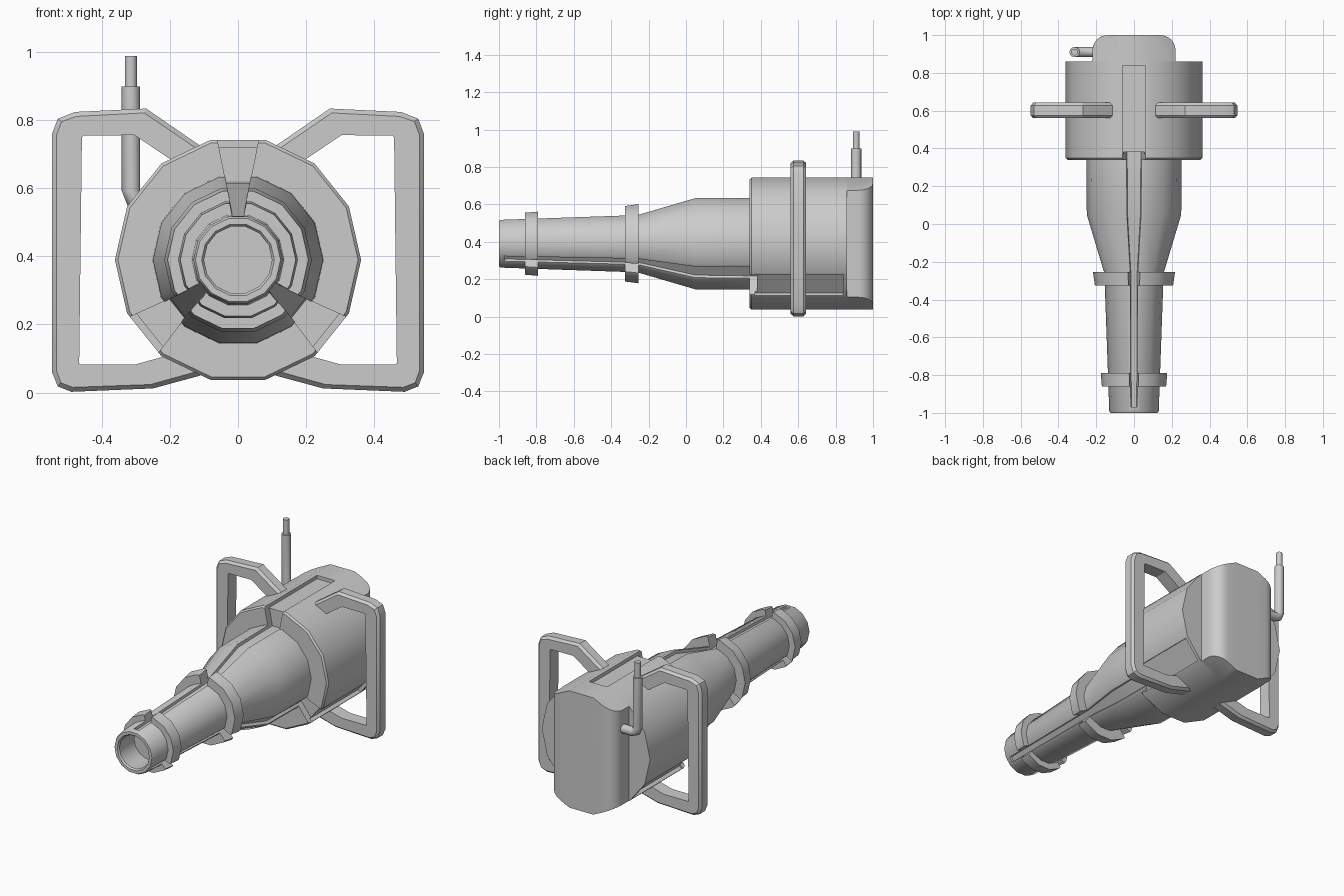
import bpy, bmesh
from math import sin, cos, pi, radians
from mathutils import Vector

if "Cube" in bpy.data.objects:
    bpy.data.objects.remove(bpy.data.objects["Cube"])

CZ, SIDES = 0.39, 14     # height of the long axis, facets round the body


def finish(name, bm):
    bmesh.ops.remove_doubles(bm, verts=bm.verts, dist=1e-5)
    bmesh.ops.recalc_face_normals(bm, faces=bm.faces)
    me = bpy.data.meshes.new(name)
    bm.to_mesh(me)
    bm.free()
    ob = bpy.data.objects.new(name, me)
    bpy.context.collection.objects.link(ob)
    return ob


def loft(name, rings, caps=True, closed=False):
    """Skin a list of equal-length point loops."""
    bm = bmesh.new()
    vs = [[bm.verts.new(p) for p in r] for r in rings]
    n = len(vs[0])
    pairs = list(zip(vs, vs[1:])) + ([(vs[-1], vs[0])] if closed else [])
    for a, b in pairs:
        for i in range(n):
            bm.faces.new((a[i], a[(i + 1) % n], b[(i + 1) % n], b[i]))
    if caps and not closed:
        bm.faces.new(vs[0])
        bm.faces.new(vs[-1])
    return finish(name, bm)


def lathe(name, profile, closed=False):
    """Turn (radius, y) points round the long axis."""
    rings = [[(r * cos(2 * pi * i / SIDES), y, CZ + r * sin(2 * pi * i / SIDES))
              for i in range(SIDES)] for r, y in profile]
    return loft(name, rings, True, closed)


def apply(ob, mod):
    bpy.context.view_layer.objects.active = ob
    bpy.ops.object.modifier_apply(modifier=mod.name)


def boolean(ob, cutter, op='DIFFERENCE'):
    m = ob.modifiers.new('cut', 'BOOLEAN')
    m.operation, m.object, m.solver = op, cutter, 'EXACT'
    apply(ob, m)


def smooth(ob, angle=30):
    bpy.ops.object.select_all(action='DESELECT')
    ob.select_set(True)
    bpy.context.view_layer.objects.active = ob
    bpy.ops.object.shade_smooth_by_angle(angle=radians(angle))


# Hollow nozzle, cone and large housing in one turned body
body = lathe('housing', [(0.1, -0.85), (0.1, -0.99), (0.107, -1), (0.125, -1),
                         (0.131, -0.99), (0.157, -0.26), (0.25, 0.05),
                         (0.252, 0.34), (0.353, 0.34), (0.362, 0.35), (0.362, 0.86)])

# Two collars on the nozzle
collars = [lathe('front_collar', [(0.12, -0.86), (0.17, -0.86), (0.176, -0.79), (0.12, -0.79)], True),
           lathe('rear_collar', [(0.14, -0.325), (0.207, -0.325), (0.217, -0.255), (0.14, -0.255)], True)]


# Grooves along three facets: stations are (y, floor half-width, top half-width, floor radius)
def groove(angle, stations):
    a = radians(angle)
    rad, tan = Vector((cos(a), 0, sin(a))), Vector((-sin(a), 0, cos(a)))
    rings = []
    for y, w, wt, h in stations:
        c = Vector((0, y, CZ))
        rings.append([c + tan * t + rad * r
                      for t, r in ((-w, h), (w, h), (wt, 0.45), (-wt, 0.45))])
    return loft('groove_cutter', rings)


for angle, wide in ((90, 0.06), (90 - 5 * 360 / SIDES, 0.072), (90 + 5 * 360 / SIDES, 0.072)):
    nose = groove(angle, [(-0.97, 0.014, 0.08, 0.113), (-0.25, 0.017, 0.08, 0.14),
                          (0.05, 0.034, 0.08, 0.226), (0.33, 0.036, wide + 0.02, 0.23),
                          (0.38, 0.036, wide + 0.02, 0.23)])
    deck = groove(angle, [(0.37, wide, wide, 0.332), (0.84, wide, wide, 0.332)])
    for ob in [body] + collars:
        boolean(ob, nose)
    boolean(body, deck)
    for c in (nose, deck):
        bpy.data.objects.remove(c)
for ob in [body] + collars:
    smooth(ob)

# Rear block: same facets, trimmed to a narrow plate with rounded corners
block = lathe('rear_block', [(0.362, 0.86), (0.362, 1.0)])
corner = [(0.14 + 0.08 * cos(pi / 2 * i / 6), 0.92 + 0.08 * sin(pi / 2 * i / 6)) for i in range(7)]
outline = [(0.22, 0.8)] + corner + [(-x, y) for x, y in reversed(corner)] + [(-0.22, 0.8)]
plate = loft('plate_cutter', [[(x, y, z) for x, y in outline] for z in (-0.1, 0.9)])
boolean(block, plate, 'INTERSECT')
bpy.data.objects.remove(plate)
smooth(block)

# Side handles: flat bent bars given by matching outer and inner outlines
outer = [(0.11, 0.725), (0.27, 0.835), (0.48, 0.825), (0.53, 0.805), (0.547, 0.76),
         (0.547, 0.06), (0.53, 0.018), (0.49, 0.002), (0.25, 0.012), (0.11, 0.05)]
inner = [(0.13, 0.64), (0.305, 0.757), (0.455, 0.755), (0.458, 0.752), (0.459, 0.748),
         (0.467, 0.09), (0.467, 0.086), (0.463, 0.083), (0.3, 0.083), (0.13, 0.13)]
for side, name in ((1, 'right_handle'), (-1, 'left_handle')):
    rings = []
    for (ox, oz), (ix, iz) in zip(outer, inner):
        o, i = Vector((side * ox, 0, oz)), Vector((side * ix, 0, iz))
        d = (i - o).normalized() * 0.014
        Y = lambda v: Vector((0, v, 0))
        rings.append([o + d + Y(0.56), o + Y(0.575), o + Y(0.627), o + d + Y(0.642),
                      i + Y(0.642), i + Y(0.56)])
    smooth(loft(name, rings), 25)

# Bent cable pipe on the left of the rear block, with a thinner tip
path = [(-0.2, 0.56, 0), (-0.285, 0.56, 90), (-0.306, 0.57, 45), (-0.315, 0.593, 0), (-0.315, 0.9, 0)]
tilt = [pi / 2, pi / 2, pi / 4, 0, 0]
R, N = 0.027, 12
rings = []
for (x, z, _), t in zip(path, tilt):
    rings.append([(x + R * cos(2 * pi * k / N) * cos(t), 0.91 + R * sin(2 * pi * k / N),
                   z + R * cos(2 * pi * k / N) * sin(t)) for k in range(N)])
smooth(loft('cable_pipe', rings), 50)
tip = [[(-0.315 + 0.018 * cos(2 * pi * k / N), 0.91 + 0.018 * sin(2 * pi * k / N), z)
        for k in range(N)] for z in (0.89, 0.99)]
smooth(loft('pipe_tip', tip), 50)
